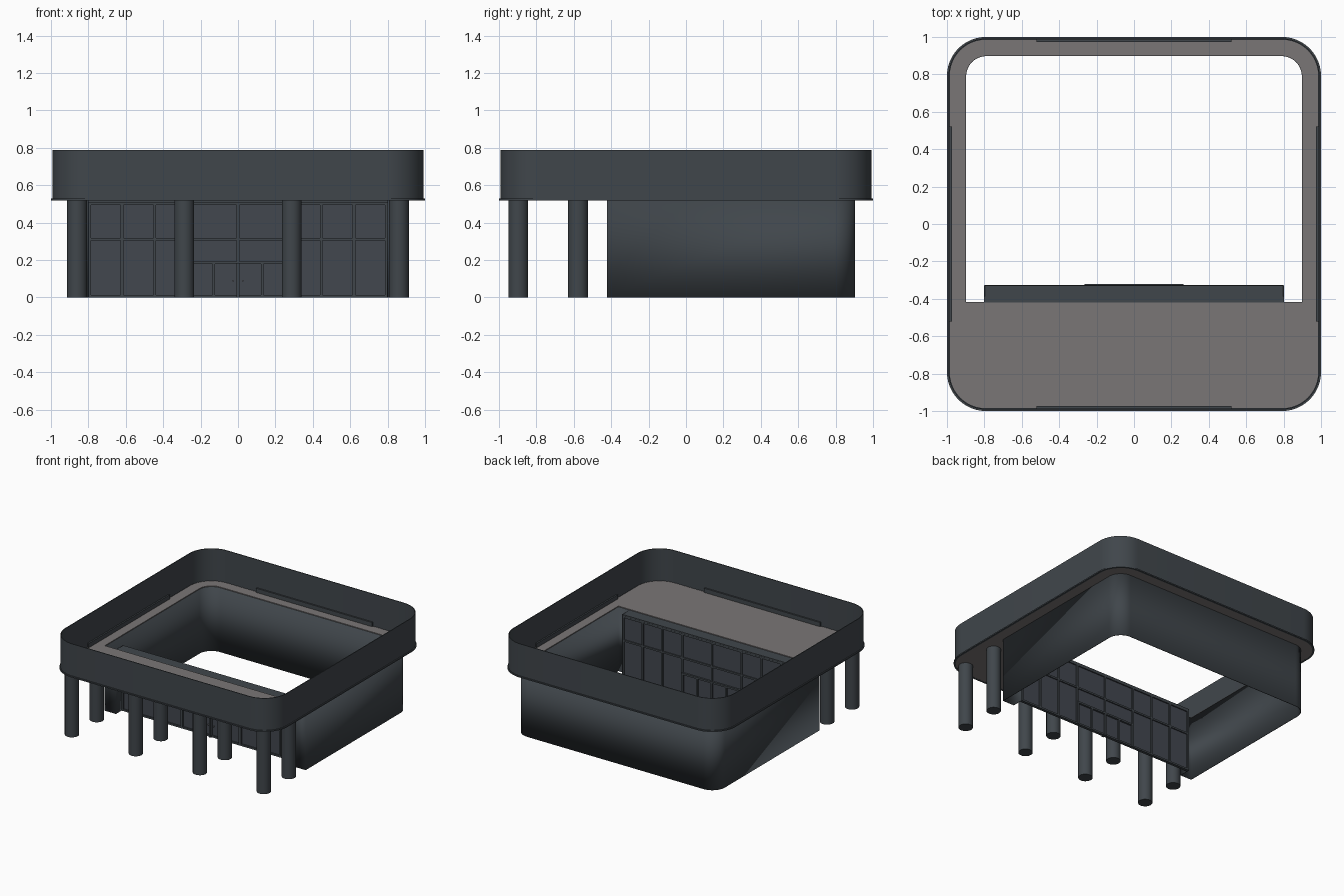
import bpy, bmesh, math

if "Cube" in bpy.data.objects:
    bpy.data.objects.remove(bpy.data.objects["Cube"])


def material(name, rgb):
    m = bpy.data.materials.new(name)
    m.diffuse_color = (*[(c / 255 / 12.92) if c < 10 else ((c / 255 + 0.055) / 1.055) ** 2.4 for c in rgb], 1)
    m.use_nodes = True
    m.node_tree.nodes["Principled BSDF"].inputs["Base Color"].default_value = m.diffuse_color
    return m


SLATE = material("dark slate", (64, 70, 75))
GLASS = material("tinted glass", (66, 71, 79))
GREY = material("warm grey roof", (122, 118, 118))
METAL = material("light metal", (120, 124, 128))


def finish(name, bm, mat, smooth=False):
    bmesh.ops.recalc_face_normals(bm, faces=bm.faces)
    me = bpy.data.meshes.new(name)
    bm.to_mesh(me)
    bm.free()
    ob = bpy.data.objects.new(name, me)
    bpy.context.collection.objects.link(ob)
    me.materials.append(mat)
    if smooth:
        bpy.ops.object.select_all(action='DESELECT')
        ob.select_set(True)
        bpy.context.view_layer.objects.active = ob
        bpy.ops.object.shade_smooth_by_angle(angle=math.radians(35))
    return ob


def arc(cx, cy, r, start, n=12):
    return [(cx + r * math.cos(math.radians(start + 90 * i / n)),
             cy + r * math.sin(math.radians(start + 90 * i / n))) for i in range(n + 1)]


def rounded(x, y0, y1, r_front, r_back):
    return (arc(x - r_back, y1 - r_back, r_back, 0) + arc(-x + r_back, y1 - r_back, r_back, 90)
            + arc(-x + r_front, y0 + r_front, r_front, 180) + arc(x - r_front, y0 + r_front, r_front, 270))


def ring(name, outer, inner, z0, z1, mat):
    # closed band between two outlines with the same number of points
    bm = bmesh.new()
    loops = [[bm.verts.new((x, y, z)) for x, y in pts]
             for pts, z in ((outer, z0), (outer, z1), (inner, z1), (inner, z0))]
    n = len(outer)
    for k in range(4):
        a, b = loops[k], loops[(k + 1) % 4]
        for i in range(n):
            j = (i + 1) % n
            bm.faces.new((a[i], a[j], b[j], b[i]))
    return finish(name, bm, mat, True)


def box(name, x0, x1, y0, y1, z0, z1, mat):
    bm = bmesh.new()
    bmesh.ops.create_cube(bm, size=1)
    for v in bm.verts:
        v.co = ((x0 + x1) / 2 + v.co.x * (x1 - x0), (y0 + y1) / 2 + v.co.y * (y1 - y0),
                (z0 + z1) / 2 + v.co.z * (z1 - z0))
    return finish(name, bm, mat)


# Roof: parapet band, lower lip and slab with the big opening
ring("parapet", rounded(.992, -.992, .992, .2, .2), rounded(.986, -.986, .986, .194, .194), .525, .787, SLATE)
ring("parapet_lip", rounded(1, -1, 1, .208, .208), rounded(.985, -.985, .985, .193, .193), .518, .528, SLATE)
ring("roof_slab", rounded(.986, -.986, .986, .194, .194), rounded(.9, -.42, .9, .001, .11), .519, .526, GREY)

# Thin ledges inside the middle of each parapet side
for s, side in ((-1, "a"), (1, "b")):
    e = sorted((s * .974, s * .986))
    box("parapet_ledge_x_" + side, *e, -.52, .52, .526, .56, SLATE)
    box("parapet_ledge_y_" + side, -.52, .52, *e, .526, .56, SLATE)

# Building wall: open plan outline with rounded back corners and front returns
path = ([(.8, -.33), (.8, -.42), (.9, -.42)] + arc(.79, .79, .11, 0)
        + arc(-.79, .79, .11, 90) + [(-.9, -.42), (-.8, -.42), (-.8, -.33)])
bm = bmesh.new()
low = [bm.verts.new((x, y, 0)) for x, y in path]
top = [bm.verts.new((x, y, .52)) for x, y in path]
for i in range(len(path) - 1):
    bm.faces.new((low[i], low[i + 1], top[i + 1], top[i]))
wall = finish("outer_wall", bm, SLATE, True)
sol = wall.modifiers.new("thickness", 'SOLIDIFY')
sol.thickness = .005
sol.offset = 0

# Entrance front: lintel, glazing and its frame bars
box("lintel", -.8, .8, -.42, -.328, .508, .52, SLATE)
box("glazing", -.8, .8, -.339, -.336, 0, .51, GLASS)
Y0, Y1, W = -.35, -.327, .007
for i, x in enumerate((-.793, -.62, -.445, -.265, 0, .265, .445, .62, .793)):
    box(f"mullion_{i}", x - W, x + W, Y0, Y1, .185 if x == 0 else 0, .51, SLATE)
for i, z in enumerate((.007, .31, .502)):
    box(f"transom_{i}", -.8, .8, Y0, Y1, z - W, z + W, SLATE)

# Double door with meeting post and knobs
box("door_head", -.265, .265, Y0, -.321, .178, .192, SLATE)
for i, x in enumerate((-.258, -.13, 0, .13, .258)):
    box(f"door_stile_{i}", x - W, x + W, Y0 - (.01 if x == 0 else 0), -.321, 0, .185, SLATE)
for i, x in enumerate((-.025, .025)):
    box(f"door_knob_{i}", x - .004, x + .004, -.352, -.339, .086, .094, METAL)

# Two rows of four columns
for r, y in enumerate((-.897, -.578)):
    for c, x in enumerate((-.86, -.287, .287, .86)):
        bm = bmesh.new()
        bmesh.ops.create_cone(bm, cap_ends=True, segments=32, radius1=.053, radius2=.053, depth=.52)
        bmesh.ops.translate(bm, verts=bm.verts, vec=(x, y, .26))
        finish(f"column_{r}_{c}", bm, SLATE, True)
